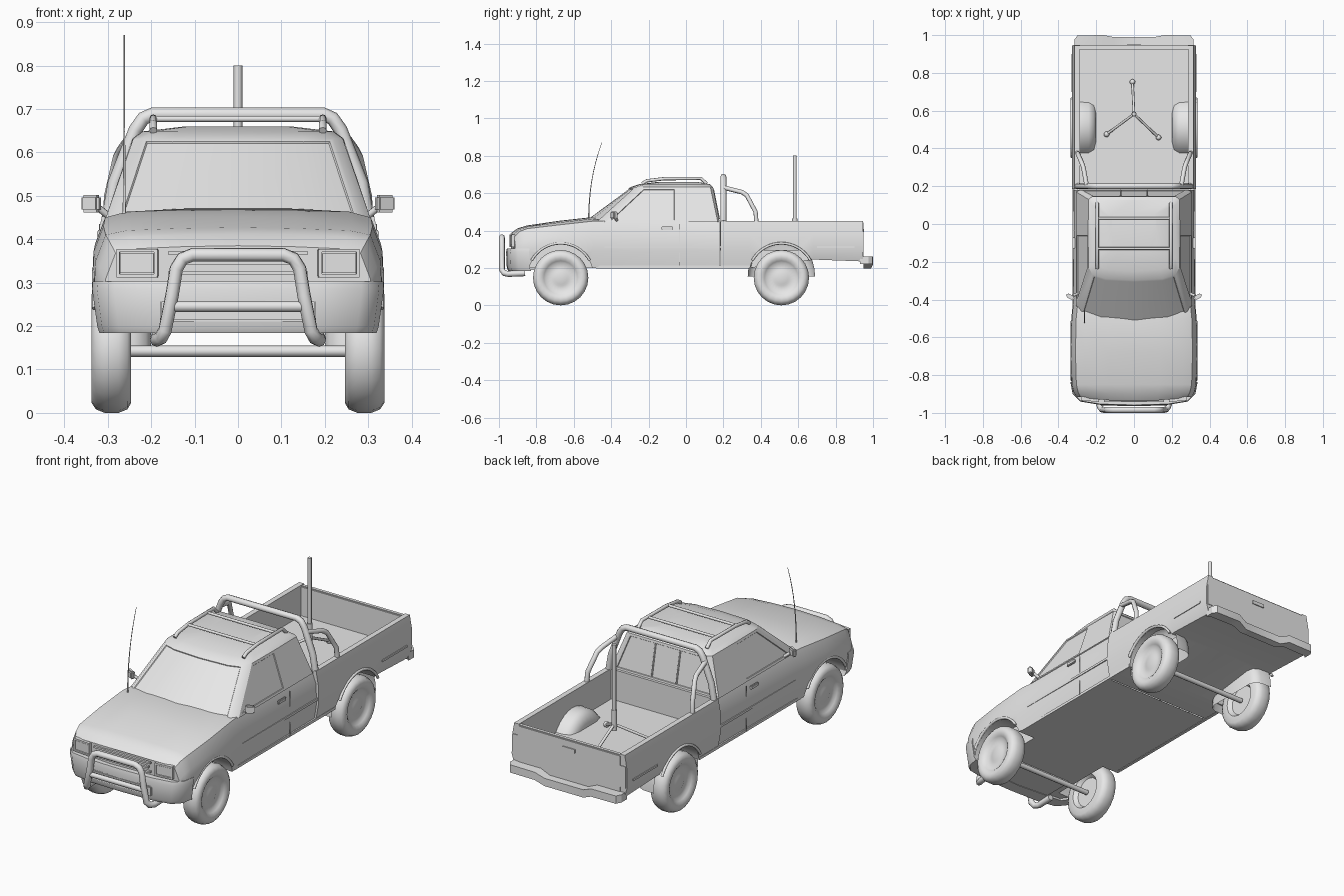
import bpy, bmesh, math
from mathutils import Matrix

if "Cube" in bpy.data.objects:
    bpy.data.objects.remove(bpy.data.objects["Cube"])

paint = bpy.data.materials.new("light_grey")
paint.diffuse_color = (0.8, 0.8, 0.8, 1)
paint.use_nodes = True
paint.node_tree.nodes["Principled BSDF"].inputs["Base Color"].default_value = paint.diffuse_color


def finish(ob, angle=30):
    ob.data.materials.clear()
    ob.data.materials.append(paint)
    bpy.ops.object.select_all(action='DESELECT')
    ob.select_set(True)
    bpy.context.view_layer.objects.active = ob
    bpy.ops.object.shade_smooth_by_angle(angle=math.radians(angle))
    return ob


def from_bm(name, bm, angle=30):
    bmesh.ops.recalc_face_normals(bm, faces=bm.faces[:])
    me = bpy.data.meshes.new(name)
    bm.to_mesh(me)
    bm.free()
    ob = bpy.data.objects.new(name, me)
    bpy.context.collection.objects.link(ob)
    return finish(ob, angle)


def full(half):
    """Mirror a half ring whose first and last points lie on x = 0."""
    return half + [(-p[0], *p[1:]) for p in reversed(half[1:-1])]


def loft_bm(rings):
    bm = bmesh.new()
    vs = [[bm.verts.new(p) for p in r] for r in rings]
    n = len(vs[0])
    for a, b in zip(vs, vs[1:]):
        for i in range(n):
            j = (i + 1) % n
            bm.faces.new((a[i], a[j], b[j], b[i]))
    bm.faces.new(vs[0])
    bm.faces.new(vs[-1])
    bmesh.ops.recalc_face_normals(bm, faces=bm.faces[:])
    return bm


def box(name, c, s, rot=(0, 0, 0), bevel=0.0):
    bm = bmesh.new()
    bmesh.ops.create_cube(bm, size=1)
    bmesh.ops.scale(bm, vec=s, verts=bm.verts[:])
    if bevel:
        bmesh.ops.bevel(bm, geom=bm.edges[:], offset=bevel, segments=2, affect='EDGES')
    for k, ax in zip(rot, 'XYZ'):
        bmesh.ops.rotate(bm, matrix=Matrix.Rotation(k, 3, ax), verts=bm.verts[:])
    bmesh.ops.translate(bm, vec=c, verts=bm.verts[:])
    return from_bm(name, bm)


def tube(name, pts, r, radii=None):
    cu = bpy.data.curves.new(name, 'CURVE')
    cu.dimensions = '3D'
    cu.bevel_depth, cu.bevel_resolution, cu.use_fill_caps = r, 2, True
    sp = cu.splines.new('POLY')
    sp.points.add(len(pts) - 1)
    for i, p in enumerate(pts):
        sp.points[i].co = (*p, 1)
        sp.points[i].radius = radii[i] if radii else 1
    ob = bpy.data.objects.new(name, cu)
    bpy.context.collection.objects.link(ob)
    bpy.ops.object.select_all(action='DESELECT')
    ob.select_set(True)
    bpy.context.view_layer.objects.active = ob
    bpy.ops.object.convert(target='MESH')
    return finish(bpy.context.view_layer.objects.active, 50)


def cut_arch(ob, y):
    """Open a wheel arch on both sides."""
    for s in (-1, 1):
        bm = bmesh.new()
        bmesh.ops.create_cone(bm, cap_ends=True, segments=32, radius1=0.175, radius2=0.175, depth=0.2,
                              matrix=Matrix.Translation((s * 0.32, y, 0.155)) @ Matrix.Rotation(math.pi / 2, 4, 'Y'))
        cutter = from_bm("arch_cutter", bm)
        cutter.hide_render = True
        m = ob.modifiers.new("arch", 'BOOLEAN')
        m.operation, m.solver, m.object = 'DIFFERENCE', 'EXACT', cutter
        bpy.context.view_layer.objects.active = ob
        bpy.ops.object.modifier_apply(modifier=m.name)
        bpy.data.objects.remove(cutter)
    finish(ob)


def drop_faces(ob, test):
    """Remove faces hidden inside the vehicle."""
    bm = bmesh.new()
    bm.from_mesh(ob.data)
    bmesh.ops.delete(bm, geom=[f for f in bm.faces if test(f.calc_center_median(), f.normal)], context='FACES')
    bm.to_mesh(ob.data)
    bm.free()


FRONT, REAR = -0.67, 0.51

# Lower body with bonnet and wings
rings = []
for y, w, sz, zc, bow in [(-.938, .308, .368, .385, .025), (-.90, .322, .395, .412, .012), (-.85, .331, .41, .427, 0),
                          (-.68, .336, .43, .452, 0), (-.50, .332, .45, .472, 0), (-.42, .324, .45, .456, 0),
                          (.18, .32, .45, .455, 0)]:
    half = [(0, .2), (w - .014, .2), (w, .29), (w - .003, sz - .06), (w - .026, sz),
            (w - .075, sz + (zc - sz) * .6), (w * .4, zc - .002), (0, zc)]
    rings.append(full([(x, y + bow * (x / w) ** 2, z) for x, z in half]))
body = from_bm("lower_body", loft_bm(rings))
cut_arch(body, FRONT)
drop_faces(body, lambda c, n: (n.z > .7 and c.y > -.3 and c.z > .4) or n.y > .95 and c.y > .17)

# Cabin with inset glass
layers = [(.445, [(0, -.55), (.18, -.525), (.282, -.475), (.306, -.43), (.306, -.05), (.306, .17), (.285, .18), (0, .18)]),
          (.632, [(0, -.298), (.15, -.29), (.22, -.268), (.241, -.23), (.243, -.05), (.241, .13), (.222, .145), (0, .145)]),
          (.648, [(0, -.25), (.14, -.24), (.198, -.22), (.219, -.18), (.221, -.05), (.219, .1), (.2, .125), (0, .128)]),
          (.66, [(0, -.15), (.08, -.145), (.11, -.13), (.12, -.1), (.12, -.05), (.12, .03), (.11, .055), (0, .06)])]
bm = loft_bm([full([(x, y, z) for x, y in pts]) for z, pts in layers])
side = [f for f in bm.faces if .5 < f.calc_center_median().z < .6]
mid = {f: f.calc_center_median() for f in side}
groups = [[f for f in side if f.normal.y < -.3 and abs(mid[f].x) < .22],
          [f for f in side if f.normal.y > .7 and abs(mid[f].x) < .2]]
groups += [[f for f in side if s * f.normal.x > .7 and -.3 < mid[f].y < -.1] for s in (-1, 1)]
for g in groups:
    bmesh.ops.inset_region(bm, faces=g, thickness=.012, depth=0, use_even_offset=True)
    bmesh.ops.inset_region(bm, faces=g, thickness=.002, depth=-.004, use_even_offset=True)
cabin = from_bm("cabin", bm)
drop_faces(cabin, lambda c, n: c.z < .446)
for x in (-.07, .07):
    tube("rear_glass_bar", [(x, .178, .46), (x, .146, .62)], .004)

# Open load bed
FLOOR = .295
rings = []
for y, zb in [(.185, .2), (.34, .2), (.68, .245), (.945, .235)]:
    half = [(0, zb), (.312, zb), (.328, .29), (.327, .38), (.314, .452), (.287, .452), (.287, FLOOR), (0, FLOOR)]
    rings.append(full([(x, y, z) for x, z in half]))
bed = from_bm("load_bed", loft_bm(rings))
cut_arch(bed, REAR)
box("bed_front_wall", (0, .19, .372), (.59, .014, .155))
box("tailgate", (0, .935, .348), (.59, .026, .2), bevel=.005)
box("tailgate_handle", (0, .949, .4), (.07, .008, .018))
for s in (-1, 1):
    # Rounded wheel housing inside the bed
    bm = bmesh.new()
    loops = []
    for x, r in [(.3, .18), (.24, .178), (.212, .165), (.2, .135)]:
        loops.append([bm.verts.new((s * x, REAR + r * math.cos(a), .155 + r * 1.2 * math.sin(a)))
                      for a in [math.pi * i / 16 for i in range(17)]])
    for a, b in zip(loops, loops[1:]):
        for i in range(16):
            bm.faces.new((a[i], a[i + 1], b[i + 1], b[i]))
    bm.faces.new(loops[-1])
    from_bm("wheel_housing", bm, 50)
    # Side trim
    box("side_moulding", (s * .321, -.09, .312), (.008, .78, .012))
    box("sill", (s * .308, -.07, .205), (.016, .82, .014))
    box("door_handle", (s * .319, -.1, .412), (.012, .06, .018), bevel=.003)
    box("door_seam", (s * .319, -.035, .32), (.003, .003, .23))
    box("rear_side_trim", (s * .329, .80, .312), (.005, .2, .01))
    box("tail_lamp", (s * .303, .942, .34), (.035, .012, .11))
    # Arch lips
    for y in (FRONT, REAR):
        tube("arch_lip", [(s * .329, y + .177 * math.cos(a), .155 + .177 * math.sin(a))
                          for a in [math.pi * (.16 + .68 * i / 16) for i in range(17)]], .007)
    # Door mirror
    box("mirror", (s * .338, -.385, .482), (.046, .022, .04), rot=(0, 0, s * .5), bevel=.006)
    tube("mirror_arm", [(s * .3, -.37, .455), (s * .325, -.38, .475)], .008)
    # Headlamp with raised frame
    box("headlamp", (s * .232, -.925, .345), (.078, .02, .045), rot=(0, 0, s * .1))
    for dx, dz, w, h in [(0, .029, .094, .008), (0, -.029, .094, .008), (.044, 0, .008, .06), (-.044, 0, .008, .06)]:
        box("headlamp_frame", (s * (.232 + dx), -.928 + dx * .1, .345 + dz), (w, .02, h), rot=(0, 0, s * .1))

# Grille bars
for z, w in [(.368, .32), (.345, .3), (.322, .32)]:
    box("grille_bar", (0, -.937, z), (w, .012, .009))

# Front bumper
plan = [(0, -.962), (.18, -.957), (.285, -.94), (.325, -.9), (.336, -.84), (.3, -.84), (.27, -.88), (0, -.9)]
shape = [(.184, .95, .012), (.2, .965, .004), (.285, 1, 0), (.303, .995, .004)]
from_bm("front_bumper", loft_bm([full([(x * k, y + d, z) for x, y in plan]) for z, k, d in shape]), 35)
box("bumper_intake", (0, -.957, .235), (.36, .012, .05), bevel=.004)
box("skid_plate", (0, -.82, .195), (.36, .2, .014))

# Rear step bumper with a lowered middle
bm = loft_bm([[(x, y0, z), (x, y1, z), (x, y1, z + .04), (x, y0, z + .04)] for x, y0, y1, z in
              [(-.316, .93, .975, .222), (-.3, .945, .998, .22), (-.16, .948, 1, .22), (-.11, .948, .99, .198),
               (.11, .948, .99, .198), (.16, .948, 1, .22), (.3, .945, .998, .22), (.316, .93, .975, .222)]])
from_bm("rear_bumper", bm)

# Wheels and axles
profile = [(.0, .03), (.035, .03), (.045, .026), (.08, .027), (.09, .036), (.105, .045), (.125, .046),
           (.14, .036), (.148, .016), (.148, -.016), (.14, -.036), (.125, -.045), (.09, -.045), (.075, -.025), (0, -.025)]
for y in (FRONT, REAR):
    tube("axle", [(-.26, y, .142), (.26, y, .142)], .013)
    for s in (-1, 1):
        bm = bmesh.new()
        vs = [bm.verts.new((s * (.291 + h), y, .148 + r)) for r, h in profile]
        es = [bm.edges.new(p) for p in zip(vs, vs[1:])]
        bmesh.ops.spin(bm, geom=vs + es, cent=(0, y, .148), axis=(1, 0, 0), angle=2 * math.pi, steps=24)
        bmesh.ops.remove_doubles(bm, verts=bm.verts[:], dist=.0005)
        from_bm("wheel", bm, 50)


def mirrored(half):
    return [(-x, y, z) for x, y, z in reversed(half)] + half


# Bull bar
tube("bull_bar", mirrored([(.105, -.984, .364), (.128, -.984, .355), (.142, -.984, .332), (.152, -.984, .27),
                           (.168, -.984, .19), (.178, -.972, .172), (.187, -.95, .168), (.187, -.86, .172)]), .016)
tube("bull_bar_cross", [(-.155, -.982, .245), (.155, -.982, .245)], .013)

# Roll bar and braces
tube("roll_bar", mirrored([(.195, .2, .688), (.218, .2, .678), (.236, .2, .652), (.284, .2, .53),
                           (.298, .2, .45)]), .016)
for s in (-1, 1):
    tube("roll_bar_brace", [(s * .25, .2, .63), (s * .268, .3, .605), (s * .277, .325, .588),
                            (s * .297, .372, .5), (s * .3, .376, .45)], .012)
    # Roof rack rail
    tube("rack_rail", [(s * .195, -.235, .65), (s * .195, -.21, .666), (s * .195, -.12, .677),
                       (s * .195, .08, .679), (s * .195, .11, .65)], .009)
for y in (-.13, .03):
    tube("rack_crossbar", [(-.195, y, .677), (.195, y, .677)], .007)

# Whip aerial
tube("aerial", [(-.262, -.52 + .07 * (i / 8) ** 2.2, .45 + .42 * i / 8) for i in range(9)], .003,
     [1.4, 1, .9, .8, .7, .6, .6, .5, .4])

# Tripod mast in the bed
tube("mast", [(0, .582, .44), (0, .582, .8)], .01)
tube("mast_base", [(0, .582, .36), (0, .582, .465)], .014)
for x, y in [(-.145, .475), (.13, .458), (-.008, .752)]:
    tube("mast_leg", [(0, .582, .39), (x, y, FLOOR + .012)], .007)
    bm = bmesh.new()
    bmesh.ops.create_uvsphere(bm, u_segments=12, v_segments=8, radius=.015,
                              matrix=Matrix.Translation((x, y, FLOOR + .012)))
    from_bm("mast_foot", bm, 60)
